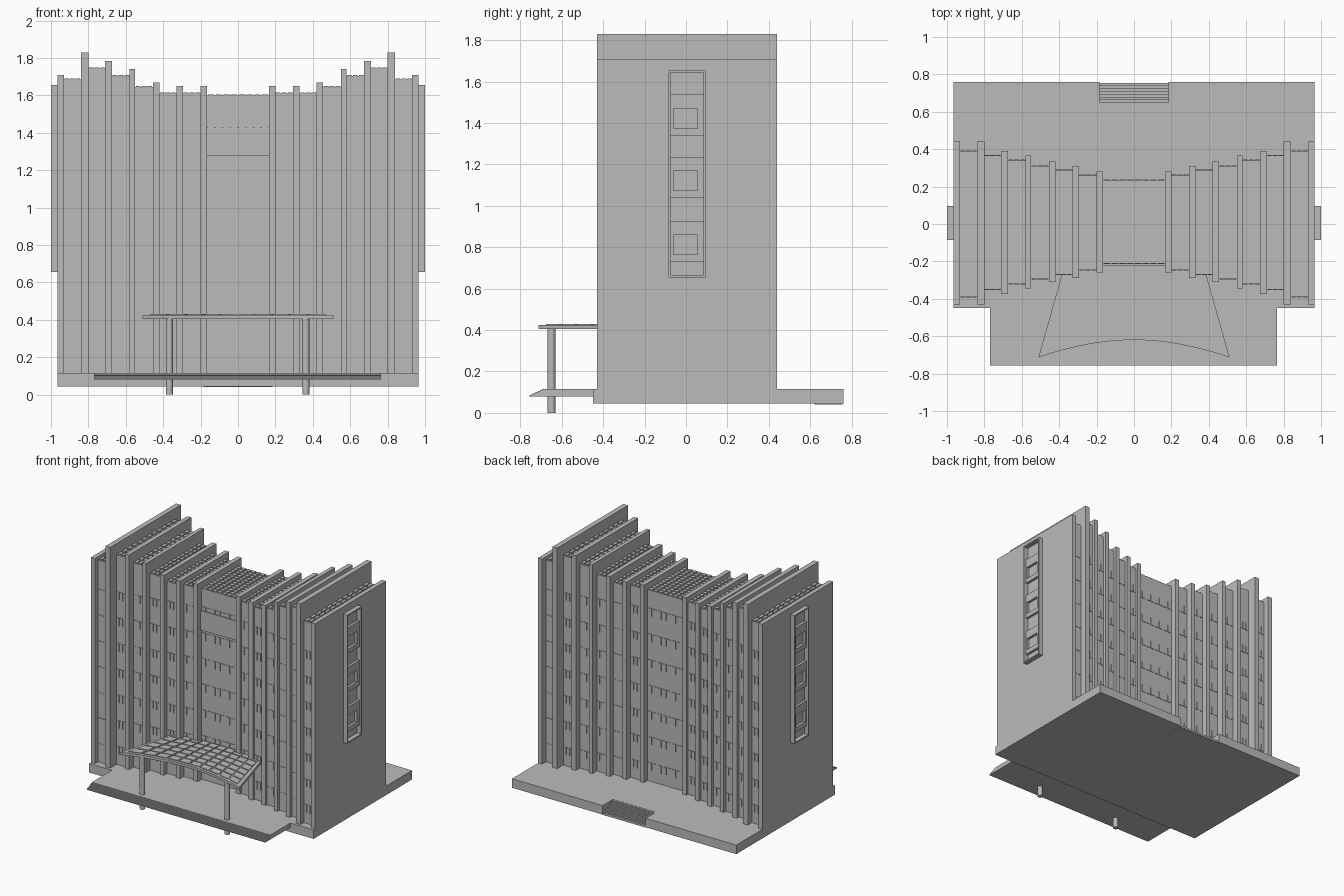
import bpy, bmesh
from mathutils import Vector

cube = bpy.data.objects.get("Cube")
if cube:
    bpy.data.objects.remove(cube)

# One flat concrete grey for the whole building
concrete = bpy.data.materials.new("concrete_grey")
concrete.use_nodes = True
GREY = (0.5, 0.5, 0.5, 1)
concrete.diffuse_color = GREY
concrete.node_tree.nodes["Principled BSDF"].inputs["Base Color"].default_value = GREY


def prism(bm, pts, a, b, axis="z"):
    """Extrude a 2D outline from a to b, along z (xy points) or x (yz points)."""
    def place(p, t):
        return Vector((p[0], p[1], t)) if axis == "z" else Vector((t, p[0], p[1]))
    low = [bm.verts.new(place(p, a)) for p in pts]
    top = [bm.verts.new(place(p, b)) for p in pts]
    bm.faces.new(low[::-1])
    bm.faces.new(top)
    for i in range(len(pts)):
        j = (i + 1) % len(pts)
        bm.faces.new((low[i], low[j], top[j], top[i]))


def box(bm, x0, x1, y0, y1, z0, z1):
    prism(bm, [(x0, y0), (x1, y0), (x1, y1), (x0, y1)], z0, z1)


def finish(bm, name):
    bmesh.ops.recalc_face_normals(bm, faces=bm.faces)
    mesh = bpy.data.meshes.new(name)
    bm.to_mesh(mesh)
    bm.free()
    mesh.materials.append(concrete)
    obj = bpy.data.objects.new(name, mesh)
    bpy.context.collection.objects.link(obj)
    return obj


def steps(y0, z0, y1, z1, n):
    """Stair profile running from the high point to the low point."""
    pts = []
    for i in range(n):
        z = z0 + (z1 - z0) * i / n
        pts += [(y0 + (y1 - y0) * i / n, z), (y0 + (y1 - y0) * (i + 1) / n, z)]
    return pts


GROUND = 0.115

# Base slab with a notch at the back for the stairs
bm = bmesh.new()
prism(bm, [(-0.965, -0.45), (0.965, -0.45), (0.965, 0.76), (0.185, 0.76),
           (0.185, 0.635), (-0.185, 0.635), (-0.185, 0.76), (-0.965, 0.76)], 0.045, GROUND)
finish(bm, "base_slab")

bm = bmesh.new()
prism(bm, steps(0.635, 0.113, 0.755, 0.048, 8) + [(0.755, 0.04), (0.62, 0.04), (0.62, 0.1)],
      -0.184, 0.184, "x")
finish(bm, "back_stairs")

# Front terrace ending in shallow steps
bm = bmesh.new()
prism(bm, [(-0.45, 0.08), (-0.45, GROUND)] + steps(-0.685, GROUND, -0.757, 0.083, 7)
      + [(-0.757, 0.08)], -0.77, 0.765, "x")
finish(bm, "front_terrace")

# Fins: inner x, outer x, front y, back y, top z
FINS = [(0.93, 0.965, -0.43, 0.44, 1.71), (0.80, 0.84, -0.43, 0.44, 1.83),
        (0.675, 0.71, -0.375, 0.39, 1.785), (0.55, 0.58, -0.345, 0.365, 1.74),
        (0.42, 0.455, -0.31, 0.335, 1.67), (0.295, 0.33, -0.29, 0.31, 1.65),
        (0.165, 0.20, -0.26, 0.28, 1.65)]
for i, (x0, x1, y0, y1, z) in enumerate(FINS):
    for side, s in (("left", 1), ("right", -1)):
        bm = bmesh.new()
        box(bm, s * x0, s * x1, y0, y1, GROUND, z)
        finish(bm, f"{side}_fin_{i + 1}")


def bay(name, x0, x1, y0, y1, top, columns):
    """Wall block between two fins, with window plates and roof tiles."""
    bm = bmesh.new()
    box(bm, x0, x1, y0, y1, GROUND, top - 0.006)
    w = (x1 - x0) / columns
    for c in range(columns):
        a, b = x0 + w * (c + 0.12), x0 + w * (c + 0.88)
        for floor in range(7):
            z = 0.2 + floor * 0.2
            box(bm, a, b, y0 - 0.004, y0, z, z + 0.06)
            box(bm, a, b, y1, y1 + 0.004, z, z + 0.06)
        rows = 12
        d = (y1 - y0) / rows
        for r in range(rows):
            box(bm, a, b, y0 + d * (r + 0.1), y0 + d * (r + 0.9), top - 0.006, top)
    finish(bm, name)


# Bays: front y, back y, roof z, from the ends to the middle
BAYS = [(-0.39, 0.39, 1.69), (-0.35, 0.365, 1.75), (-0.32, 0.34, 1.71),
        (-0.295, 0.31, 1.65), (-0.27, 0.29, 1.615), (-0.245, 0.26, 1.615)]
for i, (y0, y1, z) in enumerate(BAYS):
    inner, outer = FINS[i + 1][1], FINS[i][0]
    bay(f"left_bay_{i + 1}", inner, outer, y0, y1, z, 3)
    bay(f"right_bay_{i + 1}", -outer, -inner, y0, y1, z, 3)
bay("centre_bay", -0.165, 0.165, -0.21, 0.235, 1.605, 8)

# Blank panel high on the centre front
bm = bmesh.new()
box(bm, -0.165, 0.165, -0.222, -0.21, 1.28, 1.43)
finish(bm, "front_panel")

# Tall framed window strip on each end wall
for side, s in (("left", 1), ("right", -1)):
    bm = bmesh.new()
    wall, rim = s * 0.965, s * 1.0
    ya, yb, za, zb, t = -0.085, 0.095, 0.655, 1.655, 0.01
    box(bm, wall, rim, ya, ya + t, za, zb)
    box(bm, wall, rim, yb - t, yb, za, zb)
    box(bm, wall, rim, ya + t, yb - t, za, za + t)
    box(bm, wall, rim, ya + t, yb - t, zb - t, zb)
    finish(bm, f"{side}_window_frame")

    bm = bmesh.new()
    face = s * 0.985
    for z0, z1 in ((0.73, 0.925), (1.04, 1.235), (1.34, 1.54)):
        h0, h1 = z0 + 0.035, z0 + 0.13
        box(bm, wall, face, ya + t, yb - t, z0, h0)
        box(bm, wall, face, ya + t, yb - t, h1, z1)
        box(bm, wall, face, ya + t, -0.06, h0, h1)
        box(bm, wall, face, 0.055, yb - t, h0, h1)
    finish(bm, f"{side}_window_surrounds")

# Entrance canopy: flared sides, concave front edge, grid of raised panels
BACK_Y = -0.215


def canopy_point(u, v):
    """u runs -1..1 across, v runs 0..1 from the wall to the front edge."""
    front = -0.62 - 0.093 * u * u
    y = BACK_Y + (front - BACK_Y) * v
    return u * (0.40 + 0.11 * (-0.32 - y) / 0.39), y


bm = bmesh.new()
N = 20
edge = [canopy_point(-1 + 2 * i / N, 1) for i in range(N + 1)]
prism(bm, edge + [canopy_point(1, 0), canopy_point(-1, 0)], 0.405, 0.425)
COLS, ROWS = 10, 6
for c in range(COLS):
    for r in range(ROWS):
        u0, u1 = (-0.95 + 1.9 * (c + k) / COLS for k in (0.07, 0.93))
        v0, v1 = (0.02 + 0.94 * (r + k) / ROWS for k in (0.07, 0.93))
        prism(bm, [canopy_point(u0, v0), canopy_point(u1, v0),
                   canopy_point(u1, v1), canopy_point(u0, v1)], 0.425, 0.43)
finish(bm, "entrance_canopy")

# Round canopy columns
for side, x in (("left", 0.363), ("right", -0.367)):
    bpy.ops.mesh.primitive_cylinder_add(vertices=24, radius=0.019, depth=0.41,
                                        location=(x, -0.65, 0.205))
    column = bpy.context.object
    column.name = f"{side}_canopy_column"
    column.data.materials.append(concrete)
    bpy.ops.object.shade_smooth_by_angle()
